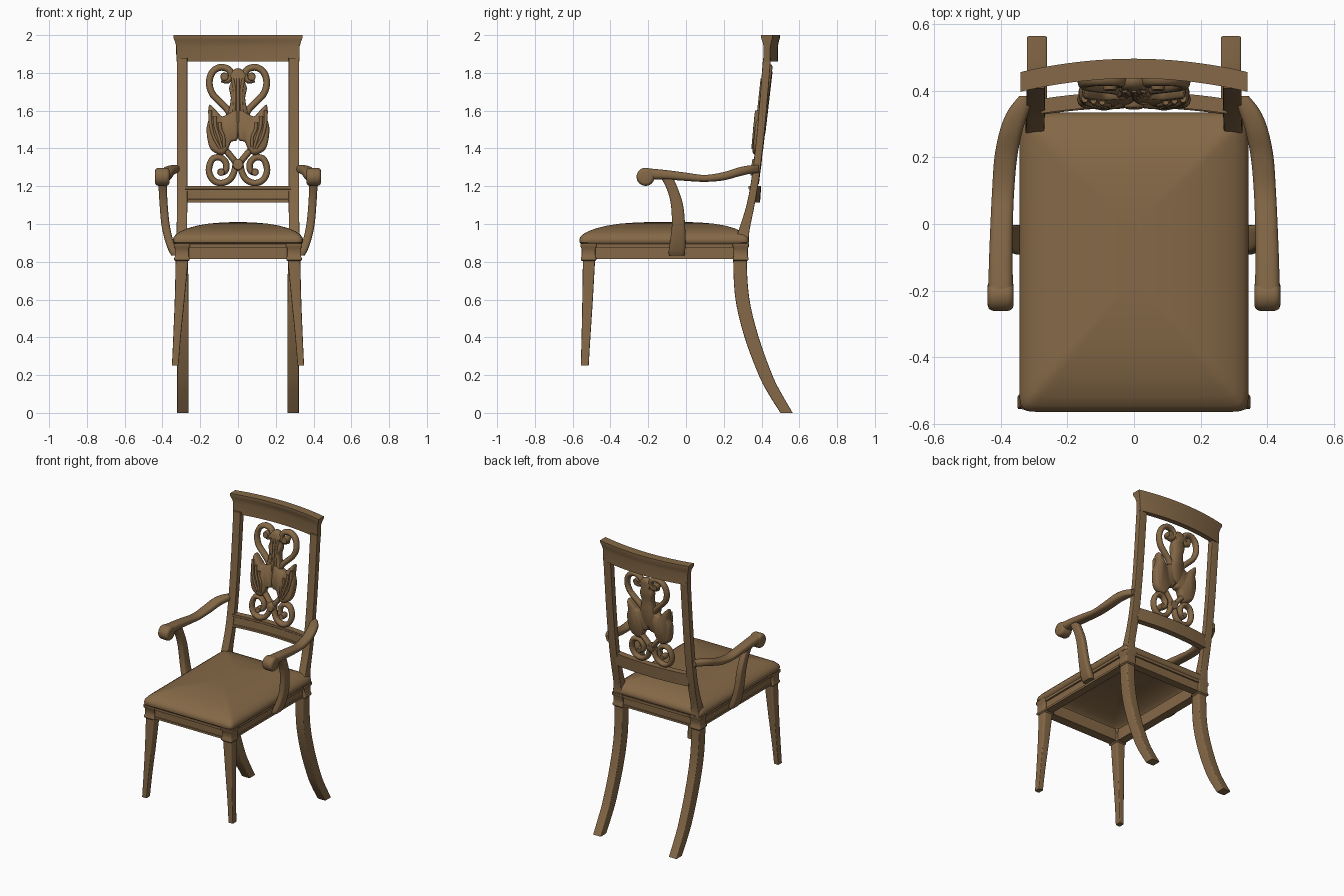
import bpy, bmesh, math
from mathutils import Vector

wood = bpy.data.materials.new("brown_wood")
wood.diffuse_color = (0.235, 0.14, 0.063, 1)


def finish(name, bm, mirror=False, angle=40):
    bmesh.ops.recalc_face_normals(bm, faces=bm.faces[:])
    me = bpy.data.meshes.new(name)
    bm.to_mesh(me)
    bm.free()
    me.materials.append(wood)
    me.shade_smooth()
    me.set_sharp_from_angle(angle=math.radians(angle))
    ob = bpy.data.objects.new(name, me)
    bpy.context.collection.objects.link(ob)
    if mirror:
        m = ob.modifiers.new("mirror", 'MIRROR')
        m.use_mirror_merge = False
    return ob


def spline(pts, steps, closed=False):
    """Catmull-Rom through tuples of any length."""
    n, out = len(pts), []
    get = (lambda i: pts[i % n]) if closed else (lambda i: pts[max(0, min(n - 1, i))])
    for i in range(n if closed else n - 1):
        for s in range(steps):
            t = s / steps
            out.append([0.5 * (2 * b + (c - a) * t + (2 * a - 5 * b + 4 * c - d) * t * t
                               + (3 * b - a - 3 * c + d) * t ** 3)
                        for a, b, c, d in zip(get(i - 1), get(i), get(i + 1), get(i + 2))])
    if not closed:
        out.append(list(pts[-1]))
    return out


def skin(bm, rings, open_start=False):
    rows = [[bm.verts.new(p) for p in r] for r in rings]
    k = len(rows[0])
    for r0, r1 in zip(rows, rows[1:]):
        for j in range(k):
            bm.faces.new((r0[j], r0[(j + 1) % k], r1[(j + 1) % k], r1[j]))
    if not open_start:
        bm.faces.new(rows[0])
    bm.faces.new(rows[-1])


def loft(name, axis, secs, n=2, k=16, steps=1, mirror=True, open_start=False):
    """Sections (position on axis, min u, max u, min v, max v) as superellipses."""
    bm, rings = bmesh.new(), []
    for p, u0, u1, v0, v1 in spline(secs, steps):
        ring = []
        for j in range(k):
            t = 2 * math.pi * (j + 0.5) / k
            c, s = math.cos(t), math.sin(t)
            co = [(u0 + u1) / 2 + (u1 - u0) / 2 * math.copysign(abs(c) ** (2 / n), c),
                  (v0 + v1) / 2 + (v1 - v0) / 2 * math.copysign(abs(s) ** (2 / n), s)]
            co.insert(axis, p)
            ring.append(co)
        rings.append(ring)
    skin(bm, rings, open_start)
    return finish(name, bm, mirror)


def boxes(name, spans, mirror=False):
    bm = bmesh.new()
    for x0, x1, y0, y1, z0, z1 in spans:
        r = bmesh.ops.create_cube(bm, size=1)
        for v in r['verts']:
            v.co = ((x0 + x1) / 2 + v.co.x * (x1 - x0), (y0 + y1) / 2 + v.co.y * (y1 - y0),
                    (z0 + z1) / 2 + v.co.z * (z1 - z0))
    return finish(name, bm, mirror)


def bowed_rail(name, prof, bow, half):
    """Profile (y, z, extra half length) run along x with a bow to the back."""
    bm, rings = bmesh.new(), []
    for i in range(25):
        t = -1 + i / 12
        rings.append([(t * (half + e), y + bow * (1 - t * t), z) for y, z, e in prof])
    skin(bm, rings)
    return finish(name, bm)


def splat_y(z):
    return 0.364 + (z - 1.2) * 0.116


def scroll(name, pts, w, d, lift=0.0, taper=1.0, mirror=True):
    """Elliptical strand along an (x, z) path on the leaning splat surface."""
    path = [Vector(p) for p in spline(pts, 6)]
    bm, rings = bmesh.new(), []
    for i, p in enumerate(path):
        t = (path[min(i + 1, len(path) - 1)] - path[max(i - 1, 0)]).normalized()
        f = 1 + (taper - 1) * i / (len(path) - 1)
        ring = []
        for j in range(10):
            a = 2 * math.pi * j / 10
            u = math.cos(a) * w * f
            x, z = p.x - t.y * u, p.y + t.x * u
            ring.append((x, splat_y(z) - lift + math.sin(a) * d * f, z))
        rings.append(ring)
    skin(bm, rings)
    return finish(name, bm, mirror, 60)


def carved_plate(name, outline, d, lift=0.0, mirror=True):
    """Pillowed plate from a smooth (x, z) outline."""
    pts = spline(outline, 4, True)
    cx = sum(p[0] for p in pts) / len(pts)
    cz = sum(p[1] for p in pts) / len(pts)
    bm, rings = bmesh.new(), []
    for s, dy in ((0.86, -d), (0.95, -d * 0.8), (1, -d * 0.3), (1, d * 0.3), (0.95, d * 0.8), (0.86, d)):
        rings.append([(cx + (x - cx) * s, splat_y(cz + (z - cz) * s) - lift + dy, cz + (z - cz) * s)
                      for x, z in pts])
    skin(bm, rings)
    return finish(name, bm, mirror, 60)


# Seat cushion: rounded rings stacked into a dome, hollow below
dome = [(0.012, 0.893), (0.002, 0.902), (0, 0.915), (0.004, 0.93), (0.016, 0.945), (0.04, 0.961),
        (0.08, 0.978), (0.13, 0.992), (0.19, 1.002), (0.26, 1.008), (0.32, 1.01)]
loft("seat_cushion", 2, [(z, -0.345 + i, 0.345 - i, -0.565 + i * 1.15, 0.335 - i) for i, z in dome],
     n=26, k=72, mirror=False, open_start=True)

# Seat frame with moulded strips
boxes("front_and_back_rails",
      [s for y0, y1, o in ((-0.542, -0.485, -1), (0.27, 0.318, 1))
       for s in ((-0.28, 0.28, y0, y1, 0.818, 0.892),
                 (-0.28, 0.28, y0 + min(o, 0) * 0.01, y1 + max(o, 0) * 0.01, 0.876, 0.895),
                 (-0.28, 0.28, y0 + min(o, 0) * 0.006, y1 + max(o, 0) * 0.006, 0.814, 0.828))])
boxes("side_rails", [(0.27, 0.32, -0.5, 0.28, 0.818, 0.892), (0.27, 0.332, -0.5, 0.28, 0.876, 0.895),
                     (0.27, 0.326, -0.5, 0.28, 0.814, 0.828)], True)
for name, cy in (("front_corner_block", -0.516), ("back_corner_block", 0.29)):
    loft(name, 2, [(z, 0.297 - h, 0.297 + h, cy - h, cy + h) for z, h in
                   ((0.803, 0.034), (0.81, 0.041), (0.82, 0.041), (0.828, 0.037), (0.872, 0.037),
                    (0.88, 0.043), (0.897, 0.043))], n=12, k=20)

# Legs and back posts
loft("front_leg", 2, [(0.25, 0.315, 0.35, -0.557, -0.515), (0.4, 0.303, 0.343, -0.553, -0.506),
                      (0.6, 0.283, 0.335, -0.549, -0.493), (0.815, 0.263, 0.33, -0.546, -0.481)],
     n=9, k=20, steps=5)
loft("back_leg_and_post", 2,
     [(0, 0.261, 0.322, 0.5, 0.565), (0.1, 0.261, 0.322, 0.437, 0.507), (0.2, 0.261, 0.322, 0.385, 0.457),
      (0.4, 0.261, 0.322, 0.31, 0.385), (0.6, 0.262, 0.324, 0.262, 0.336), (0.8, 0.264, 0.328, 0.25, 0.322),
      (0.9, 0.265, 0.33, 0.257, 0.332), (0.97, 0.27, 0.325, 0.28, 0.337), (1.1, 0.268, 0.324, 0.32, 0.363),
      (1.25, 0.268, 0.324, 0.348, 0.388), (1.5, 0.268, 0.324, 0.377, 0.417), (1.88, 0.268, 0.324, 0.408, 0.45)],
     n=12, k=20, steps=5)

# Back rails
bowed_rail("top_rail", [(0.411, 1.86, 0), (0.411, 1.935, 0), (0.407, 1.958, 0.005), (0.401, 1.975, 0.013),
                        (0.398, 1.985, 0.016), (0.398, 2.0, 0.016), (0.457, 2.0, 0.016),
                        (0.457, 1.985, 0.016), (0.45, 1.96, 0.007), (0.446, 1.935, 0), (0.446, 1.86, 0)],
           0.04, 0.325)
bowed_rail("lower_back_rail", [(0.328, 1.115, 0), (0.328, 1.129, 0), (0.333, 1.133, 0), (0.337, 1.182, 0),
                               (0.332, 1.186, 0), (0.332, 1.2, 0), (0.376, 1.2, 0), (0.37, 1.115, 0)],
           0.022, 0.28)

# Arms: rest, scrolled end and support
loft("arm_rest", 1, [(0.385, 0.3, 0.345, 1.27, 1.312), (0.34, 0.315, 0.38, 1.266, 1.311),
                     (0.28, 0.335, 0.404, 1.252, 1.3), (0.2, 0.351, 0.42, 1.231, 1.275),
                     (0.1, 0.36, 0.427, 1.223, 1.26), (0, 0.364, 0.432, 1.228, 1.272),
                     (-0.1, 0.365, 0.436, 1.235, 1.285), (-0.17, 0.364, 0.438, 1.235, 1.292),
                     (-0.22, 0.364, 0.439, 1.235, 1.296)], n=2.8, k=20, steps=5)
loft("arm_scroll_end", 0, [(x, -0.214 - r, -0.214 + r, 1.25 - r, 1.25 + r) for x, r in
                           ((0.362, 0.03), (0.365, 0.04), (0.371, 0.045), (0.38, 0.048), (0.422, 0.048),
                            (0.431, 0.045), (0.437, 0.04), (0.44, 0.03))], k=28)
loft("arm_support", 2, [(0.832, 0.315, 0.352, -0.09, -0.008), (0.86, 0.322, 0.368, -0.092, -0.004),
                        (0.92, 0.345, 0.389, -0.083, -0.003), (1.0, 0.362, 0.406, -0.075, -0.005),
                        (1.1, 0.372, 0.415, -0.08, -0.015), (1.18, 0.376, 0.42, -0.1, -0.04),
                        (1.25, 0.378, 0.425, -0.135, -0.07)], n=4, k=20, steps=5)

# Carved splat: upper heart scroll, lower spirals, wings, centre column
scroll("upper_scroll", [(0.085, 1.768), (0.055, 1.762), (0.034, 1.79), (0.056, 1.822), (0.1, 1.828),
                        (0.138, 1.8), (0.152, 1.745), (0.136, 1.69), (0.1, 1.65), (0.06, 1.61),
                        (0.03, 1.56)], 0.018, 0.022)
scroll("lower_scroll", [(0.075, 1.4), (0.035, 1.355), (0.013, 1.315), (0.035, 1.245), (0.085, 1.217),
                        (0.133, 1.234), (0.154, 1.285), (0.136, 1.342), (0.095, 1.352), (0.065, 1.325),
                        (0.065, 1.285), (0.09, 1.272)], 0.017, 0.022)
carved_plate("wing", [(0.0, 1.6), (0.05, 1.585), (0.085, 1.57), (0.115, 1.6), (0.15, 1.632),
                      (0.156, 1.6), (0.152, 1.565), (0.166, 1.51), (0.16, 1.44), (0.14, 1.39),
                      (0.085, 1.365), (0.054, 1.395), (0.035, 1.435), (0.0, 1.455)], 0.028, 0.006)
for i in range(3):
    o = i * 0.026
    scroll("wing_feather", [(0.148 - o, 1.6 - o * 1.2), (0.145 - o, 1.53 - o * 0.6), (0.128 - o, 1.46),
                            (0.095 - o * 0.4, 1.4)], 0.01, 0.014, 0.032, 0.7)
carved_plate("centre_column", [(0.0, 1.825), (0.04, 1.8), (0.034, 1.76), (0.047, 1.72), (0.038, 1.67),
                               (0.045, 1.62), (0.055, 1.56), (0.03, 1.48), (0, 1.455), (-0.03, 1.48),
                               (-0.055, 1.56), (-0.045, 1.62), (-0.038, 1.67), (-0.047, 1.72),
                               (-0.034, 1.76), (-0.04, 1.8)], 0.026, 0.002, False)
for x in (-0.022, 0, 0.022):
    scroll("column_leaf", [(x * 1.3, 1.77), (x * 0.8, 1.7), (x * 0.9, 1.62), (x * 1.3, 1.54)],
           0.009, 0.012, 0.024, 0.8, False)


def disc(name, cx, cz, r, d, mirror):
    carved_plate(name, [(cx + r * math.cos(i * math.pi / 4), cz + r * math.sin(i * math.pi / 4))
                        for i in range(8)], d, 0.004, mirror)


disc("upper_scroll_eye", 0.072, 1.78, 0.022, 0.025, True)
disc("lower_scroll_eye", 0.09, 1.275, 0.02, 0.025, True)
disc("lower_knot", 0.0, 1.315, 0.03, 0.026, False)
